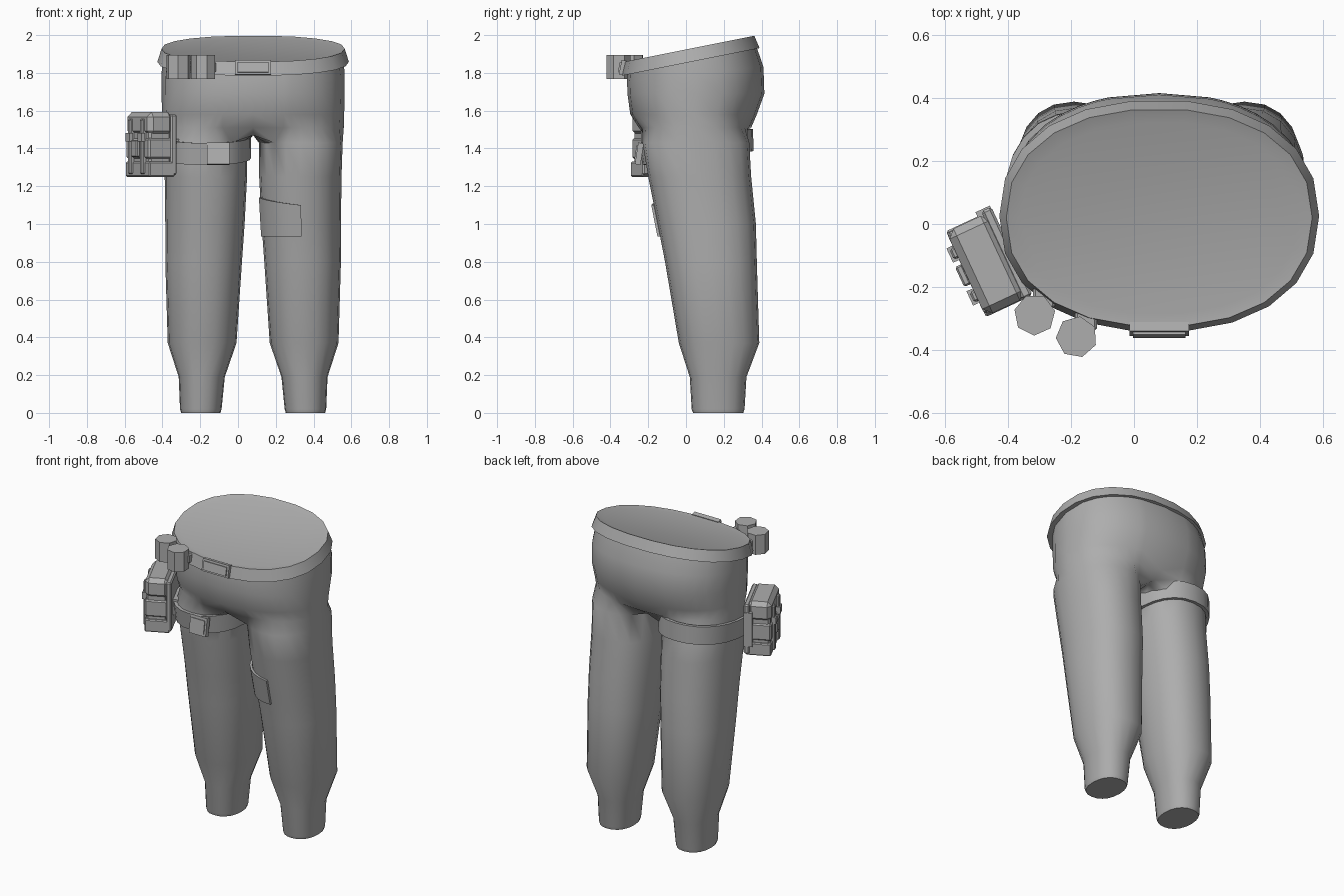
import bpy, bmesh
from math import sin, cos, pi, radians, atan2
from mathutils import Vector, Matrix

cube = bpy.data.objects.get("Cube")
if cube:
    bpy.data.objects.remove(cube)

gray = bpy.data.materials.new("plain gray")
gray.use_nodes = True
COLOUR = (0.42, 0.42, 0.42, 1)
gray.diffuse_color = COLOUR
gray.node_tree.nodes["Principled BSDF"].inputs["Base Color"].default_value = COLOUR

MID = 0.08   # centre line between the legs
# leg sections: height, distance from centre line, x radius, y centre, y radius
LEG = [(0.0, .277, .104, .17, .133), (.02, .277, .11, .17, .14),
       (.19, .272, .122, .17, .15), (.37, .27, .182, .175, .213),
       (.8, .262, .203, .132, .243), (1.0, .255, .21, .11, .26),
       (1.25, .25, .218, .0725, .2725), (1.43, .252, .222, .0525, .2825)]
# hip sections: height, tilt, x radius, front y, back y
HIPS = [(1.51, 0, .48, -.25, .345), (1.58, 0, .482, -.295, .375),
        (1.69, 0, .485, -.31, .415), (1.79, .1, .485, -.312, .41),
        (1.89, .2, .475, -.305, .365)]


def power(v, n=2.25):
    return (1 if v >= 0 else -1) * abs(v) ** (2 / n)


def oval(a, cx, cy, rx, ry):
    return cx + rx * power(cos(a)), cy + ry * power(sin(a))


def finish(bm, name, smooth=None):
    bmesh.ops.recalc_face_normals(bm, faces=bm.faces)
    mesh = bpy.data.meshes.new(name)
    bm.to_mesh(mesh)
    bm.free()
    mesh.materials.append(gray)
    ob = bpy.data.objects.new(name, mesh)
    bpy.context.collection.objects.link(ob)
    if smooth:
        bpy.ops.object.select_all(action='DESELECT')
        ob.select_set(True)
        bpy.context.view_layer.objects.active = ob
        bpy.ops.object.shade_smooth_by_angle(angle=radians(smooth))
    return ob


def bridge(bm, a, b, closed=True):
    n = len(a)
    for i in range(n if closed else n - 1):
        j = (i + 1) % n
        bm.faces.new((a[i], a[j], b[j], b[i]))


def loft(name, rings, caps=True, closed=True, loop=False, smooth=None):
    bm = bmesh.new()
    vs = [[bm.verts.new(p) for p in r] for r in rings]
    for a, b in zip(vs, vs[1:]):
        bridge(bm, a, b, closed)
    if loop:
        bridge(bm, vs[-1], vs[0], closed)
    if caps:
        bm.faces.new(vs[0])
        bm.faces.new(vs[-1])
    return finish(bm, name, smooth)


def box(name, loc, size, frame=Matrix(), bevel=0.0, tilt=0.0):
    bm = bmesh.new()
    bmesh.ops.create_cube(bm, size=1)
    bmesh.ops.scale(bm, vec=size, verts=bm.verts)
    if bevel:
        bmesh.ops.bevel(bm, geom=bm.edges[:], offset=bevel, segments=1, affect='EDGES')
    bm.transform(frame @ Matrix.Translation(loc) @ Matrix.Rotation(tilt, 4, 'X'))
    return finish(bm, name)


def leg_point(side, z, a, off):
    """Point just outside the leg surface, at angle a around it."""
    zc = min(max(z, LEG[0][0]), LEG[-1][0])
    for lo, hi in zip(LEG, LEG[1:]):
        if zc <= hi[0]:
            t = (zc - lo[0]) / (hi[0] - lo[0])
            _, d, rx, cy, ry = [p + (q - p) * t for p, q in zip(lo, hi)]
            x, y = oval(a, MID + side * d, cy, rx + off, ry + off)
            return Vector((x, y, z))


# trousers: one half, mirrored
bm = bmesh.new()
N = 20
rings = []
for z, d, rx, cy, ry in LEG:
    rings.append([bm.verts.new((*oval(2 * pi * i / N, -d, cy, rx, ry), z)) for i in range(N)])
for a, b in zip(rings, rings[1:]):
    bridge(bm, a, b)
bm.faces.new(rings[0])
top = rings[-1]
inner = [top[i] for i in range(-3, 4)]
crotch = [bm.verts.new((0, v.co.y, 1.47)) for v in inner]
bridge(bm, inner, crotch, False)
lower = [crotch[-1]] + top[3:N - 2] + [crotch[0]]
angles = []
for v in lower:
    angles.append(atan2((v.co.y - .05) / .3, v.co.x / .48) % (2 * pi))
for z, tilt, rx, yf, yb in HIPS:
    ring = []
    for i, a in enumerate(angles):
        x, y = oval(a, 0, (yf + yb) / 2, rx, (yb - yf) / 2)
        if i in (0, len(angles) - 1):
            x = 0
        ring.append(bm.verts.new((x, y, z + tilt * y)))
    bridge(bm, lower, ring, False)
    lower = ring
trousers = finish(bm, "trousers", 50)
trousers.location.x = MID
mirror = trousers.modifiers.new("Mirror", 'MIRROR')
mirror.use_clip = True

# waistband with a shallow closed top
band = []
for rx, yf, yb, dz in [(.465, -.295, .355, -.037), (.507, -.342, .393, -.037),
                       (.485, -.325, .365, .034), (.44, -.285, .325, .024)]:
    ring = []
    for i in range(22):
        x, y = oval(2 * pi * i / 22, MID, (yf + yb) / 2, rx, (yb - yf) / 2)
        ring.append((x, y, 1.89 + .2 * y + dz))
    band.append(ring)
loft("waistband", band, smooth=25)
box("waist_buckle", (MID, -.333, 1.828), (.19, .03, .078), tilt=-.2)
box("waist_buckle_plate", (MID, -.341, 1.828), (.165, .03, .055), tilt=-.2)

# strap around the right thigh
strap = []
for h, off in [(-.058, .0), (-.058, .02), (.058, .02), (.058, .0)]:
    ring = []
    for i in range(24):
        a = 2 * pi * i / 24
        y = leg_point(-1, 1.4, a, 0).y
        ring.append(leg_point(-1, 1.4 + .13 * y + h, a, off))
    strap.append(ring)
loft("thigh_strap", strap, caps=False, loop=True, smooth=30)
box("strap_buckle", (-.105, -.247, 1.372), (.12, .03, .115), tilt=-.15)
box("strap_buckle_plate", (-.105, -.256, 1.372), (.095, .025, .085), tilt=-.15)

# patch wrapped on the left knee
patch = []
for i in range(7):
    a = radians(195 + 75 * i / 6)
    up = 1.14 - .04 * i / 6
    patch.append([leg_point(1, z, a, off) for z, off in
                  [(.935, .0), (.935, .014), (up, .014), (up, .0)]])
loft("knee_patch", patch, smooth=30)

# two seven-sided canisters clipped to the waistband
for name, x, y, turn in [("outer", -.315, -.288, .2), ("front", -.182, -.358, .5)]:
    loft(name + "_canister", [[(x + .066 * cos(turn + 2 * pi * i / 7),
                                y + .066 * sin(turn + 2 * pi * i / 7), z) for i in range(7)]
                              for z in (1.768, 1.895)])
    box(name + "_canister_clip", (x + .03, y + .055, 1.83), (.07, .07, .06),
        bevel=.008)

# thigh pouch, built facing -y in its own frame
frame = Matrix.Translation((-.46, -.125, 0)) @ Matrix.Rotation(radians(-65), 4, 'Z')
box("pouch_back", (-.005, .065, 1.42), (.31, .035, .32), frame, .008)
box("pouch_body", (0, -.01, 1.42), (.27, .125, .32), frame, .012)
box("pouch_base", (0, -.005, 1.29), (.3, .15, .08), frame, .006)
box("pouch_lid", (0, -.008, 1.53), (.295, .145, .125), frame, .025)
box("pouch_belt", (0, -.01, 1.4), (.285, .142, .11), frame, .01)
for s in (-1, 1):
    box("pouch_strap", (s * .075, -.05, 1.41), (.035, .09, .29), frame, .006)
    box("pouch_strap_buckle", (s * .075, -.092, 1.46), (.05, .02, .045), frame)
box("pouch_latch", (0, -.09, 1.4), (.07, .025, .09), frame, .006)
box("pouch_hanger", (-.15, .055, 1.42), (.03, .05, .22), frame)
box("pouch_mount", (.02, .1, 1.4), (.16, .08, .1), frame)
